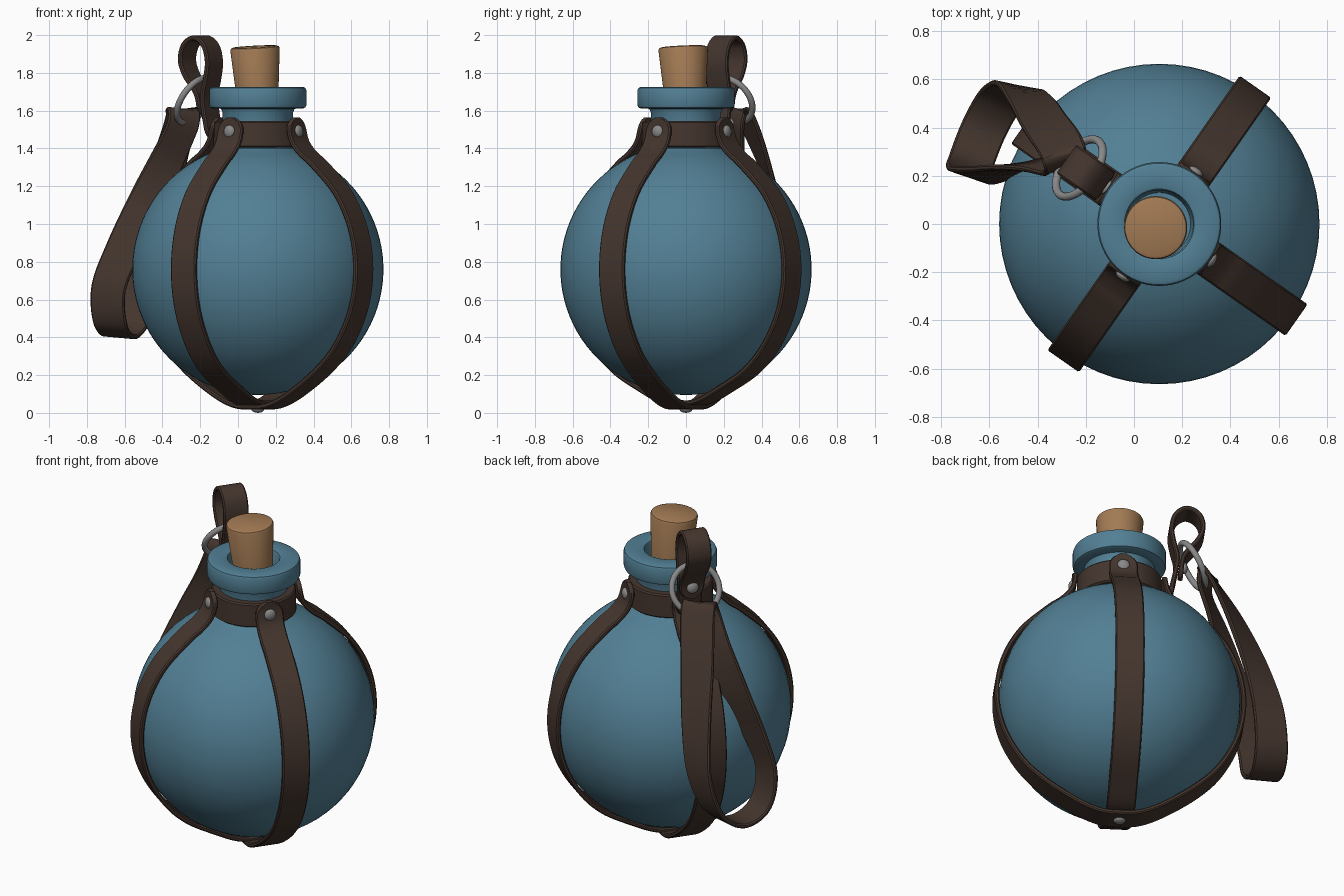
import bpy, bmesh, math
from mathutils import Vector, Matrix

if "Cube" in bpy.data.objects:
    bpy.data.objects.remove(bpy.data.objects["Cube"])

CX = 0.105  # flask axis


def material(name, rgb):
    m = bpy.data.materials.new(name)
    m.diffuse_color = (*rgb, 1)
    m.use_nodes = True
    m.node_tree.nodes["Principled BSDF"].inputs["Base Color"].default_value = m.diffuse_color
    return m


BLUE = material("blue_glaze", (0.085, 0.215, 0.30))
LEATHER = material("brown_leather", (0.058, 0.036, 0.027))
CORK = material("tan_cork", (0.37, 0.20, 0.09))
METAL = material("grey_metal", (0.25, 0.25, 0.25))


def finish(bm, name, mat):
    bmesh.ops.recalc_face_normals(bm, faces=bm.faces)
    me = bpy.data.meshes.new(name)
    bm.to_mesh(me)
    bm.free()
    ob = bpy.data.objects.new(name, me)
    bpy.context.collection.objects.link(ob)
    me.materials.append(mat)
    bpy.ops.object.select_all(action='DESELECT')
    ob.select_set(True)
    bpy.context.view_layer.objects.active = ob
    bpy.ops.object.shade_smooth_by_angle(angle=math.radians(40))
    return ob


def skin(bm, rings, closed=False):
    """Join rings of points into a tube, capped when open."""
    rv = [[bm.verts.new(p) for p in r] for r in rings]
    n = len(rv[0])
    for i in range(len(rv) if closed else len(rv) - 1):
        a, b = rv[i], rv[(i + 1) % len(rv)]
        for j in range(n):
            k = (j + 1) % n
            bm.faces.new((a[j], a[k], b[k], b[j]))
    if not closed:
        bm.faces.new(rv[0])
        bm.faces.new(rv[-1])


def lathe(name, prof, mat, matrix, closed=False, seg=64):
    bm = bmesh.new()
    ang = [2 * math.pi * i / seg for i in range(seg)]
    skin(bm, [[(r * math.cos(a), r * math.sin(a), z) for a in ang] for r, z in prof], closed)
    bm.transform(matrix)
    return finish(bm, name, mat)


def catmull(pts, n, closed):
    out, m = [], len(pts)
    get = (lambda i: pts[i % m]) if closed else (lambda i: pts[max(0, min(m - 1, i))])
    for i in range(m if closed else m - 1):
        p0, p1, p2, p3 = get(i - 1), get(i), get(i + 1), get(i + 2)
        for s in range(n):
            t = s / n
            out.append(0.5 * (2 * p1 + (p2 - p0) * t + (2 * p0 - 5 * p1 + 4 * p2 - p3) * t * t
                              + (3 * p1 - p0 - 3 * p2 + p3) * t ** 3))
    if not closed:
        out.append(pts[-1].copy())
    return out


def ribbon(name, pts, dirs, width, thick=0.026, closed=False, round_ends=(0, 0), n=8):
    """Flat strap along a smooth path; dirs give the width direction."""
    P = catmull([Vector(p) for p in pts], n, closed)
    D = catmull([Vector(d) for d in dirs], n, closed)
    m, dist = len(P), [0.0]
    for i in range(1, m):
        dist.append(dist[-1] + (P[i] - P[i - 1]).length)
    rings, c = [], 0.007
    for i in range(m):
        a, b = (P[i - 1], P[(i + 1) % m]) if closed else (P[max(0, i - 1)], P[min(m - 1, i + 1)])
        t = (b - a).normalized()
        d = (D[i] - t * D[i].dot(t)).normalized()
        nrm = t.cross(d)
        h, full = width / 2, width / 2
        for flag, s in ((round_ends[0], dist[i]), (round_ends[1], dist[-1] - dist[i])):
            if flag and s < full:
                h = max(0.022, math.sqrt(full ** 2 - (full - s) ** 2))
        k = thick / 2
        sec = [(h, k - c), (h - c, k), (c - h, k), (-h, k - c),
               (-h, c - k), (c - h, -k), (h - c, -k), (h, c - k)]
        rings.append([P[i] + d * u + nrm * v for u, v in sec])
    bm = bmesh.new()
    skin(bm, rings, closed)
    return finish(bm, name, LEATHER)


def polar(deg, r, z):
    a = math.radians(deg)
    return Vector((CX + r * math.cos(a), r * math.sin(a), z))


def tangent(deg):
    a = math.radians(deg)
    return Vector((-math.sin(a), math.cos(a), 0))


def rivet(name, pos, normal):
    bm = bmesh.new()
    bmesh.ops.create_uvsphere(bm, u_segments=20, v_segments=10, radius=0.034)
    q = Vector(normal).to_track_quat('Z', 'Y').to_matrix().to_4x4()
    bm.transform(Matrix.Translation(pos) @ q @ Matrix.Diagonal((1, 1, 0.55, 1)))
    return finish(bm, name, METAL)


axis = Matrix.Translation((CX, 0, 0))

# Round flask body with neck, lip and hollow mouth
prof = [(0.004, 0.095)]
prof += [(0.665 * math.sin(math.radians(a)), 0.76 - 0.665 * math.cos(math.radians(a)))
         for a in range(4, 161, 4)]
prof += [(0.20, 1.40), (0.188, 1.44), (0.186, 1.59), (0.195, 1.61), (0.24, 1.612), (0.252, 1.617),
         (0.257, 1.63), (0.257, 1.708), (0.252, 1.72), (0.24, 1.726), (0.155, 1.726),
         (0.145, 1.722), (0.14, 1.71), (0.13, 1.55), (0.004, 1.55)]
lathe("flask_body", prof, BLUE, axis)

# Cork, slightly tilted
tilt = Matrix.Rotation(math.radians(-3), 4, 'Y') @ Matrix.Rotation(math.radians(2.5), 4, 'X')
lathe("cork", [(0.103, 0), (0.131, 0.345), (0.127, 0.355), (0.115, 0.36), (0.002, 0.364)],
      CORK, Matrix.Translation((CX + 0.003, 0, 1.58)) @ tilt, seg=48)

# Leather collar round the neck
lathe("neck_collar", [(0.18, 1.41), (0.225, 1.405), (0.235, 1.413), (0.232, 1.538),
                      (0.224, 1.546), (0.18, 1.546)], LEATHER, axis, closed=True)

# Two long straps crossing under the flask
side = [(0.248, 1.565), (0.25, 1.50), (0.272, 1.43), (0.325, 1.37)]
side += [(0.682 * math.sin(math.radians(a)), 0.76 + 0.682 * math.cos(math.radians(a)))
         for a in (36, 54, 72, 90, 108, 126, 142)]
for deg, zb, nm in ((55, 0.052, "upper_cross_strap"), (-35, 0.031, "lower_cross_strap")):
    half = side + [(0.24, 0.068 + zb), (0.11, 0.01 + zb)]
    pts = [polar(deg, r, z) for r, z in half] + [polar(deg, 0, zb)]
    pts += [polar(deg, -r, z) for r, z in reversed(half)]
    ribbon(nm, pts, [tangent(deg)] * len(pts), 0.16, round_ends=(1, 1))

# Rivets at the collar and underneath
for i, deg in enumerate((55, -35, -125, 145)):
    rivet("collar_rivet_%d" % i, polar(deg, 0.263, 1.49), polar(deg, 1, 0) - polar(deg, 0, 0))
rivet("bottom_rivet", (CX, 0, 0.019), (0, 0, -1))

# Hanger loop rising beside the neck
LD = 145
loop = [(0.275, 1.44), (0.288, 1.50), (0.308, 1.60), (0.315, 1.68), (0.295, 1.77), (0.284, 1.86),
        (0.308, 1.945), (0.37, 1.985), (0.435, 1.95), (0.458, 1.87), (0.43, 1.79), (0.375, 1.72),
        (0.345, 1.66), (0.336, 1.57)]
ribbon("hanger_loop", [polar(LD, r, z) for r, z in loop], [tangent(LD)] * len(loop), 0.145,
       round_ends=(1, 1))
rivet("hanger_rivet", polar(LD, 0.357, 1.64), polar(LD, 1, 0.1) - polar(LD, 0, 0))

# Metal ring through the hanger loop
rc = polar(LD, 0.405, 1.655)
u = tangent(LD)
w = (polar(LD, 0.5, 0) - polar(LD, 0, 0) + Vector((0, 0, -0.86))).normalized()
nv = u.cross(w)
rings = []
for i in range(48):
    a = 2 * math.pi * i / 48
    d = u * math.cos(a) + w * math.sin(a)
    rings.append([rc + d * (0.137 + 0.017 * math.cos(b)) + nv * 0.017 * math.sin(b)
                  for b in [2 * math.pi * j / 12 for j in range(12)]])
bm = bmesh.new()
skin(bm, rings, closed=True)
finish(bm, "metal_ring", METAL)

# Hanging wrist strap: closed band with legs spreading toward the bottom
wrist = [((-0.29, 0.285, 1.60), (-0.85, -0.5, 0)),
         ((-0.31, 0.335, 1.52), (-0.87, -0.45, 0)),
         ((-0.37, 0.42, 1.30), (-0.93, -0.25, 0)),
         ((-0.43, 0.515, 1.00), (-0.97, 0.0, 0)),
         ((-0.485, 0.565, 0.72), (-0.97, 0.2, 0)),
         ((-0.55, 0.52, 0.50), (-0.95, 0.28, 0)),
         ((-0.62, 0.40, 0.41), (-0.93, 0.33, 0.08)),
         ((-0.675, 0.26, 0.47), (-0.93, 0.35, 0.08)),
         ((-0.685, 0.205, 0.66), (-0.94, 0.33, 0)),
         ((-0.60, 0.21, 0.88), (-0.97, 0.15, 0)),
         ((-0.485, 0.24, 1.12), (-0.95, -0.1, 0)),
         ((-0.375, 0.26, 1.34), (-0.9, -0.35, 0)),
         ((-0.295, 0.255, 1.52), (-0.86, -0.48, 0))]
ribbon("wrist_strap", [p for p, d in wrist], [d for p, d in wrist], 0.19, 0.024, closed=True)
